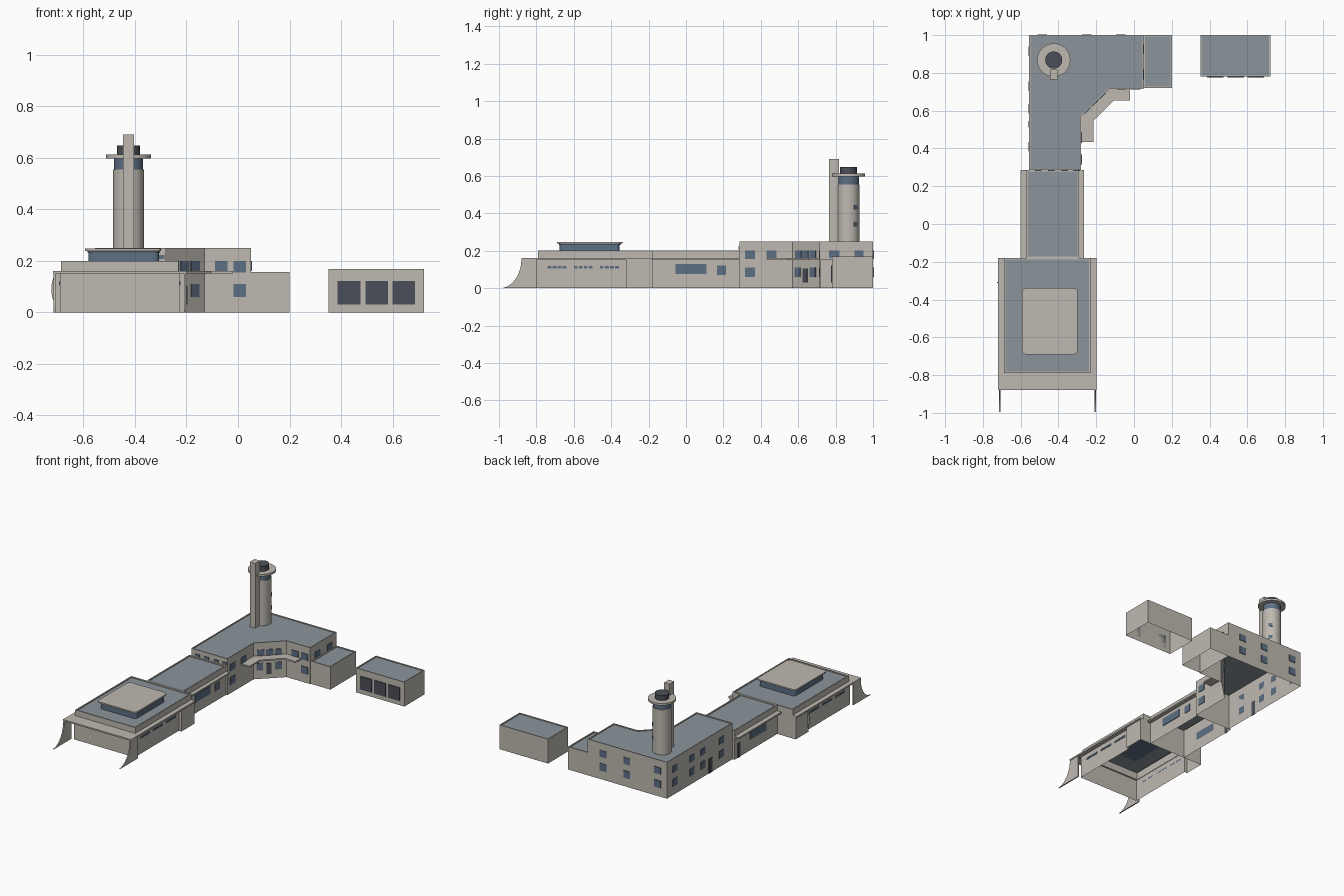
import bpy, bmesh, math
from mathutils import Vector

if "Cube" in bpy.data.objects:
    bpy.data.objects.remove(bpy.data.objects["Cube"])


def material(name, rgb):
    m = bpy.data.materials.new(name)
    m.use_nodes = True
    m.diffuse_color = (*rgb, 1)
    m.node_tree.nodes["Principled BSDF"].inputs["Base Color"].default_value = (*rgb, 1)
    return m


STONE = material("warm stone", (0.52, 0.49, 0.44))
ROOF = material("blue grey roof", (0.26, 0.30, 0.33))
GLASS = material("blue glass", (0.11, 0.16, 0.23))
DARK = material("dark metal", (0.07, 0.078, 0.098))


def finish(name, bm, *mats):
    bmesh.ops.recalc_face_normals(bm, faces=bm.faces)
    me = bpy.data.meshes.new(name)
    bm.to_mesh(me)
    bm.free()
    for m in mats:
        me.materials.append(m)
    ob = bpy.data.objects.new(name, me)
    bpy.context.collection.objects.link(ob)
    return ob


def rect(x0, x1, y0, y1):
    return [(x0, y0), (x1, y0), (x1, y1), (x0, y1)]


def round_rect(x0, x1, y0, y1, r, steps=5):
    centres = rect(x0 + r, x1 - r, y0 + r, y1 - r)
    pts = []
    for i, (cx, cy) in enumerate(centres):
        for k in range(steps + 1):
            a = math.pi + (i + k / steps) * math.pi / 2
            pts.append((cx + r * math.cos(a), cy + r * math.sin(a)))
    return pts


def shell(name, pts, z0, z1, rim=0.008, drop=0.006, roofed=True):
    """Walls open below, with a roof sunk behind a thin parapet."""
    bm = bmesh.new()
    top = bm.faces.new([bm.verts.new((x, y, z1)) for x, y in pts])
    ext = bmesh.ops.extrude_edge_only(bm, edges=list(top.edges))["geom"]
    low = [v for v in ext if isinstance(v, bmesh.types.BMVert)]
    bmesh.ops.translate(bm, verts=low, vec=(0, 0, z0 - z1))
    if roofed:
        bmesh.ops.inset_region(bm, faces=[top], thickness=rim, use_even_offset=True)
        roof = bmesh.ops.extrude_discrete_faces(bm, faces=[top])["faces"][0]
        bmesh.ops.translate(bm, verts=list(roof.verts), vec=(0, 0, -drop))
        roof.material_index = 1
    else:
        bmesh.ops.delete(bm, geom=[top], context="FACES_ONLY")
    return finish(name, bm, STONE, ROOF)


def solid(name, pts, mat, offset):
    """Closed prism from a flat outline of 3D points."""
    bm = bmesh.new()
    f = bm.faces.new([bm.verts.new(p) for p in pts])
    ext = bmesh.ops.extrude_face_region(bm, geom=[f])["geom"]
    bmesh.ops.translate(bm, vec=offset, verts=[v for v in ext if isinstance(v, bmesh.types.BMVert)])
    return finish(name, bm, mat)


def slab(name, pts, z0, z1, mat=STONE):
    return solid(name, [(x, y, z0) for x, y in pts], mat, (0, 0, z1 - z0))


def plates(name, mat, p0, p1, items):
    """Thin panels on the wall p0-p1; items are (start, end, z0, z1)."""
    a = Vector((*p0, 0))
    d = (Vector((*p1, 0)) - a).normalized()
    out = Vector((d.y, -d.x, 0)) * 0.004
    up = Vector((0, 0, 1))
    bm = bmesh.new()
    for s, e, z0, z1 in items:
        f = bm.faces.new([bm.verts.new(a + d * u + up * z) for u, z in ((s, z0), (e, z0), (e, z1), (s, z1))])
        ext = bmesh.ops.extrude_face_region(bm, geom=[f])["geom"]
        bmesh.ops.translate(bm, vec=out, verts=[v for v in ext if isinstance(v, bmesh.types.BMVert)])
    return finish(name, bm, mat)


def drum(name, mat, radius, z0, z1, segments=40):
    bm = bmesh.new()
    bmesh.ops.create_cone(bm, cap_ends=True, segments=segments, radius1=radius, radius2=radius, depth=z1 - z0)
    bmesh.ops.translate(bm, verts=bm.verts, vec=(TX, TY, (z0 + z1) / 2))
    ob = finish(name, bm, mat)
    bpy.ops.object.select_all(action="DESELECT")
    ob.select_set(True)
    bpy.context.view_layer.objects.active = ob
    bpy.ops.object.shade_smooth_by_angle()
    return ob


LOW, HIGH = (0.06, 0.11), (0.155, 0.20)

# Front hall: recessed side walls, full-width rear bay, canopy and upper roof
MID = -0.459


def mirrored(half):
    left = [(MID + x, y) for x, y in half]
    return left + [(MID - x, y) for x, y in reversed(half)]


shell("hall_walls", mirrored([(0.232, -0.8), (0.232, -0.32), (0.252, -0.32), (0.252, -0.18)]),
      0, 0.152, roofed=False)
slab("hall_canopy", mirrored([(0.26, -0.88), (0.26, -0.18), (0.229, -0.18), (0.229, -0.79)]), 0.15, 0.16)
shell("hall_roof", rect(-0.688, -0.23, -0.79, -0.18), 0.152, 0.20)
slab("lantern_glass", round_rect(-0.58, -0.307, -0.675, -0.355, 0.02), 0.194, 0.237, GLASS)
slab("lantern_frame", round_rect(-0.585, -0.302, -0.68, -0.35, 0.02), 0.232, 0.238, DARK)
slab("lantern_roof", round_rect(-0.594, -0.298, -0.69, -0.34, 0.022), 0.238, 0.247)

# Curved buttress fins at the front of the hall
curve = [(-0.88 - 0.115 * (1 - math.cos(t * math.pi / 20)), 0.155 * (1 - math.sin(t * math.pi / 20)))
         for t in range(11)]
for side, x in (("right", -0.716), ("left", -0.21)):
    solid(side + "_front_fin", [(x, -0.8, 0), (x, -0.8, 0.155)] + [(x, y, z) for y, z in curve],
          STONE, (0.008, 0, 0))

# Small bowed blade on the hall's right side
bow = [(-0.711 - 0.014 * math.sin(math.pi * k / 8), -0.313, 0.03 + 0.12 * k / 8) for k in range(9)]
solid("side_blade", bow, STONE, (0, 0.006, 0))

# High slot windows on both hall sides
slots = [(g + k * 0.027, g + k * 0.027 + 0.02, 0.106, 0.119) for g in (0.06, 0.2, 0.34) for k in range(4)]
plates("left_hall_slots", GLASS, (-0.227, -0.8), (-0.227, 0), slots)
plates("right_hall_slots", GLASS, (-0.691, 0), (-0.691, -0.8), [(0.8 - e, 0.8 - s, a, b) for s, e, a, b in slots])

# Connecting wing with side canopies
shell("connector", rect(-0.57, -0.29, -0.18, 0.285), 0, 0.20)
for side, x0, x1 in (("right", -0.602, -0.57), ("left", -0.29, -0.264)):
    slab(side + "_connector_canopy", rect(x0, x1, -0.18, 0.285), 0.15, 0.16)
plates("left_connector_windows", GLASS, (-0.29, -0.18), (-0.29, 0.285),
       [(0.125, 0.29, 0.075, 0.128), (0.345, 0.395, 0.07, 0.12)])
plates("right_connector_window", GLASS, (-0.57, 0.285), (-0.57, -0.18), [(0.17, 0.34, 0.075, 0.128)])
plates("right_connector_door", DARK, (-0.57, 0.285), (-0.57, -0.18), [(0.03, 0.06, 0.0, 0.10)])

# Main corner block with a diagonal entrance
A, B, C, D = (-0.28, 0.285), (-0.28, 0.57), (-0.13, 0.715), (0.05, 0.715)
W, E = -0.555, 0.05
shell("main_block", [(W, 0.285), A, B, C, D, (E, 1), (W, 1)], 0, 0.25, rim=0.006)
slab("entrance_canopy", [(-0.28, 0.435), (-0.215, 0.435), (-0.215, 0.545), (-0.105, 0.655),
                         (-0.02, 0.655), (-0.02, 0.715), C, B], 0.15, 0.16)
plates("inner_side_windows", GLASS, A, B,
       [(0.03, 0.083, *LOW), (0.03, 0.083, *HIGH), (0.145, 0.2, *HIGH)])
plates("entrance_windows", GLASS, B, C,
       [(0.018, 0.06, *LOW), (0.135, 0.178, *LOW)] + [(s, s + 0.046, *HIGH) for s in (0.022, 0.078, 0.134)])
plates("entrance_door", DARK, B, C, [(0.082, 0.113, 0.03, 0.105)])
plates("inner_front_windows", GLASS, C, D,
       [(0.04, 0.09, *HIGH), (0.112, 0.162, *HIGH), (0.112, 0.162, *LOW)])
plates("annex_side_windows", GLASS, D, (E, 1), [(0.05, 0.105, 0.16, 0.2), (0.185, 0.235, 0.16, 0.2)])
plates("clerestory_windows", GLASS, (W, 0.285), A, [(s, s + 0.035, 0.207, 0.222) for s in (0.03, 0.1, 0.17, 0.235)])
plates("back_windows", GLASS, (E, 1), (W, 1),
       [(s, s + 0.05, *row) for s in (0.095, 0.275, 0.51) for row in (LOW, HIGH)])
plates("right_side_windows", GLASS, (W, 1), (W, 0.285),
       [(s, s + 0.05, *row) for s in (0.06, 0.245, 0.365, 0.565) for row in (LOW, HIGH)])
plates("right_side_door", DARK, (W, 1), (W, 0.285), [(0.455, 0.49, 0.0, 0.10)])

# Low annex and detached garage
shell("annex", rect(E, 0.2, 0.72, 1), 0, 0.157)
shell("garage", rect(0.352, 0.722, 0.78, 1), 0, 0.168, rim=0.006)
plates("garage_doors", DARK, (0.352, 0.78), (0.722, 0.78), [(s, s + 0.088, 0.03, 0.122) for s in (0.035, 0.142, 0.248)])

# Control tower
TX, TY = -0.425, 0.868
drum("tower_shaft", STONE, 0.06, 0.244, 0.555)
drum("tower_glass", GLASS, 0.057, 0.555, 0.6)
drum("tower_ledge", STONE, 0.088, 0.598, 0.612)
drum("tower_cap", DARK, 0.045, 0.612, 0.647)
slab("tower_pylon", rect(-0.446, -0.404, 0.765, 0.817), 0.244, 0.69)
ang = math.radians(42)
wall = Vector((TX + 0.058 * math.cos(ang), TY + 0.058 * math.sin(ang)))
along = Vector((-math.sin(ang), math.cos(ang))) * 0.012
plates("tower_windows", GLASS, wall - along, wall + along, [(0, 0.024, z, z + 0.025) for z in (0.33, 0.42)])
